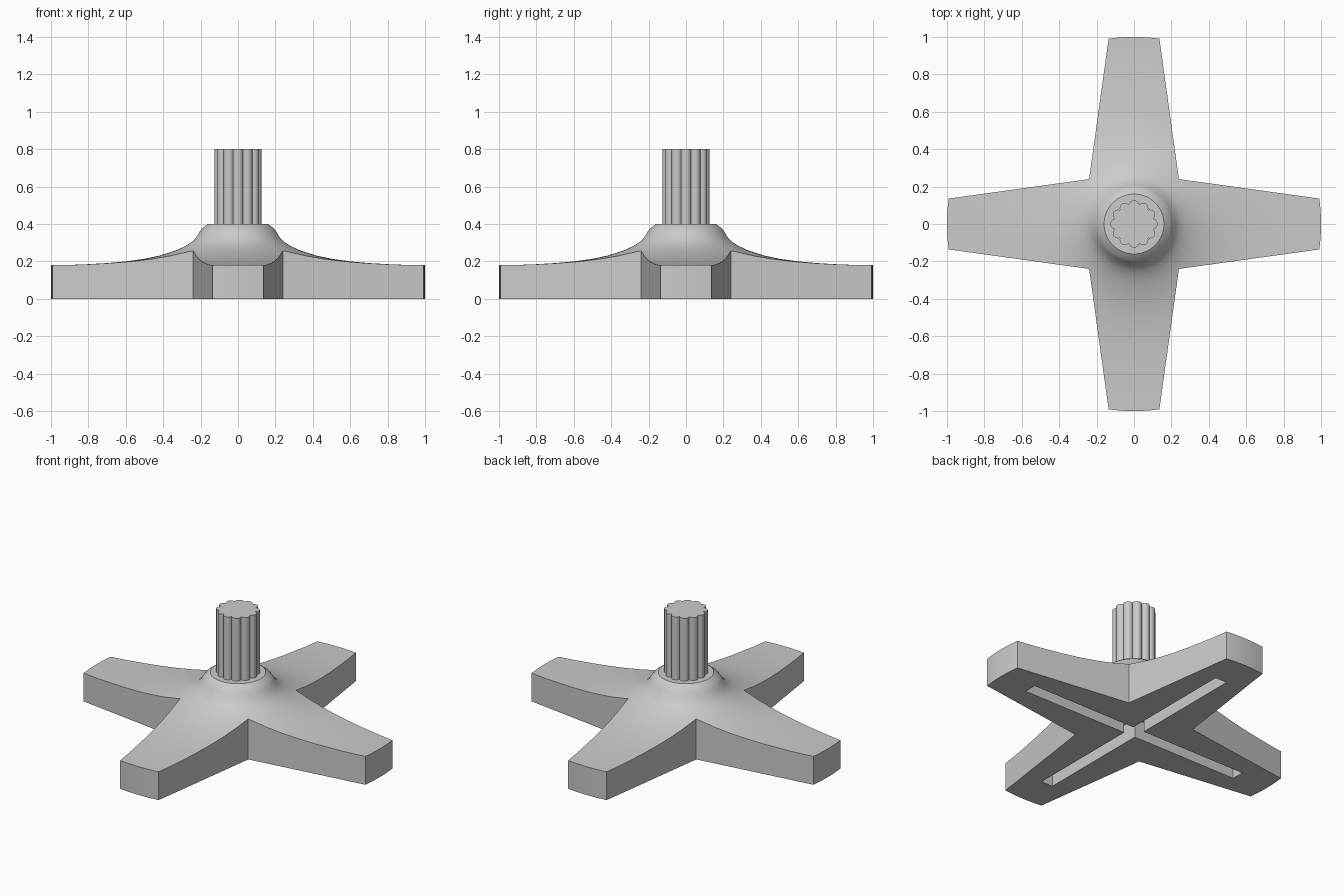
import bpy, bmesh
from math import sin, cos, pi, sqrt, atan2

cube = bpy.data.objects.get("Cube")
if cube:
    bpy.data.objects.remove(cube, do_unlink=True)

grey = bpy.data.materials.new("plain grey")
grey.use_nodes = True
colour = (0.6, 0.6, 0.6, 1)
grey.diffuse_color = colour
grey.node_tree.nodes["Principled BSDF"].inputs["Base Color"].default_value = colour


def make_object(name, bm):
    bmesh.ops.recalc_face_normals(bm, faces=bm.faces)
    mesh = bpy.data.meshes.new(name)
    bm.to_mesh(mesh)
    bm.free()
    mesh.materials.append(grey)
    obj = bpy.data.objects.new(name, mesh)
    bpy.context.collection.objects.link(obj)
    return obj


def prism(name, outline, z0, z1):
    """Upright solid from a closed outline."""
    bm = bmesh.new()
    face = bm.faces.new([bm.verts.new((x, y, z0)) for x, y in outline])
    top = bmesh.ops.extrude_face_region(bm, geom=[face])["geom"]
    verts = [v for v in top if isinstance(v, bmesh.types.BMVert)]
    bmesh.ops.translate(bm, verts=verts, vec=(0, 0, z1 - z0))
    return make_object(name, bm)


def lathe(name, profile, steps):
    """Solid of revolution whose profile starts and ends on the axis."""
    bm = bmesh.new()
    verts = [bm.verts.new((r, 0, z)) for r, z in profile]
    edges = [bm.edges.new(pair) for pair in zip(verts, verts[1:])]
    bmesh.ops.spin(bm, geom=verts + edges, cent=(0, 0, 0), axis=(0, 0, 1),
                   angle=2 * pi, steps=steps)
    bmesh.ops.remove_doubles(bm, verts=bm.verts, dist=1e-4)
    return make_object(name, bm)


def rotated(points):
    """Repeat points four times about the axis."""
    out = []
    for c, s in ((1, 0), (0, 1), (-1, 0), (0, -1)):
        out += [(x * c - y * s, x * s + y * c) for x, y in points]
    return out


def boolean(target, cutter, operation):
    mod = target.modifiers.new(operation.lower(), 'BOOLEAN')
    mod.operation = operation
    mod.solver = 'EXACT'
    mod.object = cutter
    bpy.context.view_layer.objects.active = target
    bpy.ops.object.modifier_apply(modifier=mod.name)
    bpy.data.objects.remove(cutter, do_unlink=True)


def smooth(obj):
    bpy.ops.object.select_all(action='DESELECT')
    obj.select_set(True)
    bpy.context.view_layer.objects.active = obj
    bpy.ops.object.shade_smooth_by_angle(angle=0.5)


# Flared base: a lathed mound trimmed to a four-armed outline
profile = [(0, 0), (1, 0), (1, .18), (.9, .181), (.8, .185), (.7, .191), (.6, .2),
           (.5, .214), (.42, .231), (.36, .25), (.32, .264), (.28, .283), (.25, .302),
           (.225, .325), (.205, .358), (.19, .378), (.16, .4), (0, .4)]
base = lathe("four_arm_base", profile, 144)
arm = [(.24, -.24), (1.04, -.129), (1.04, .129)]
boolean(base, prism("arm_outline", rotated(arm), -.1, .6), 'INTERSECT')

# Crossed slots in the underside
w = .04
slot = [(w, -w), (.78, -w), (.78, w)]
boolean(base, prism("slot_cutter", rotated(slot), -.1, .12), 'DIFFERENCE')
smooth(base)

# Splined shaft with twelve rounded ribs
ribs, ring, rib_radius, cuts = 12, .098, .028, 8
half = pi / ribs
inner = ring * cos(half) + sqrt(rib_radius ** 2 - (ring * sin(half)) ** 2)
spread = atan2(inner * sin(half), inner * cos(half) - ring)
outline = []
for i in range(ribs):
    turn = 2 * half * i
    for j in range(cuts):
        a = turn - spread + 2 * spread * j / cuts
        outline.append((ring * cos(turn) + rib_radius * cos(a),
                        ring * sin(turn) + rib_radius * sin(a)))
shaft = prism("splined_shaft", outline, .39, .8)
smooth(shaft)
